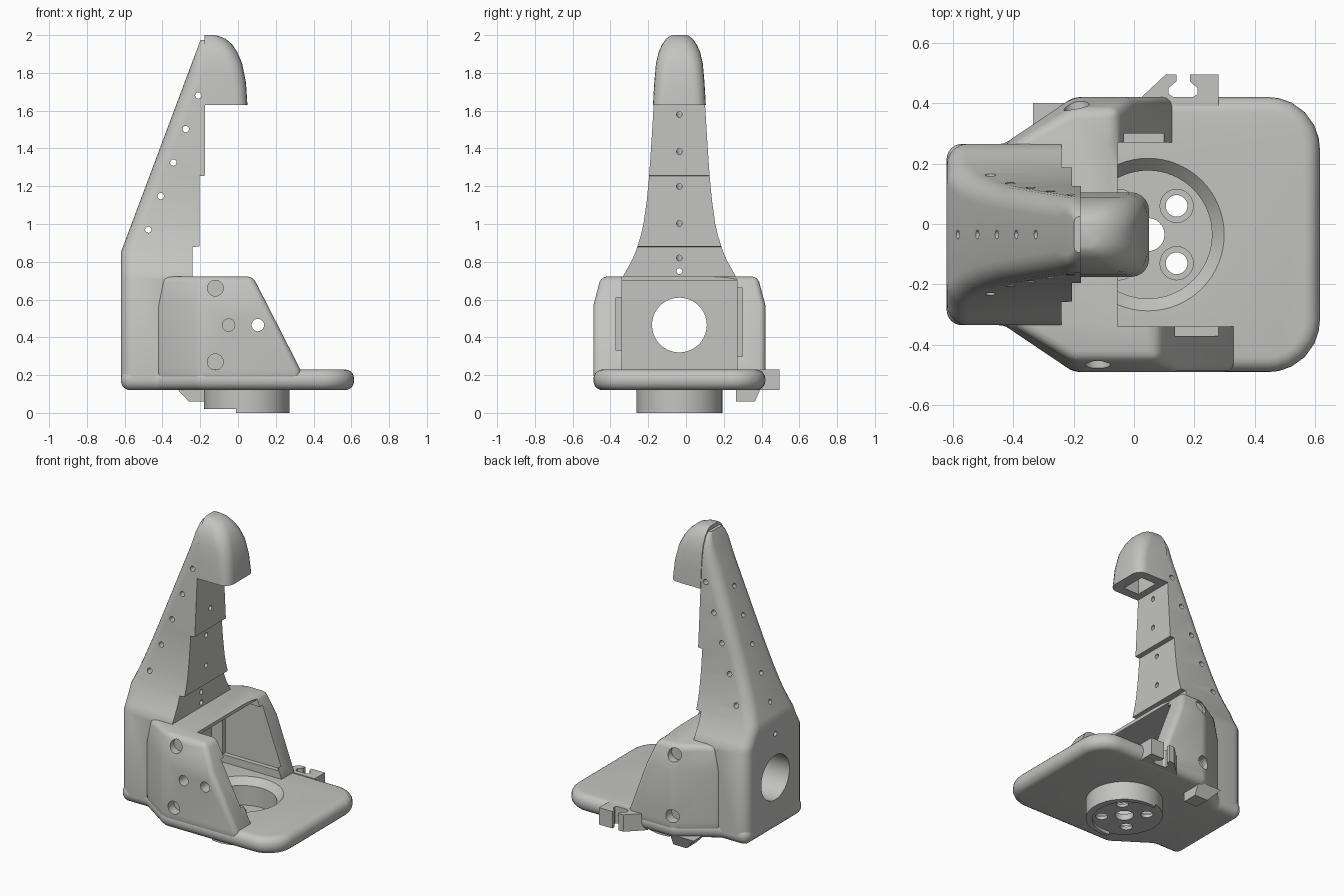
import bpy, bmesh, math
from mathutils import Vector

cube = bpy.data.objects.get("Cube")
if cube:
    bpy.data.objects.remove(cube, do_unlink=True)

YC = -0.035          # the body's own middle plane
grey = bpy.data.materials.new("light_grey")
grey.use_nodes = True
COL = (0.55, 0.55, 0.54, 1)
grey.diffuse_color = COL
grey.node_tree.nodes["Principled BSDF"].inputs["Base Color"].default_value = COL
cutters = []


def loft(name, rings):
    """Closed solid through rings of equal point count."""
    bm = bmesh.new()
    loops = [[bm.verts.new(p) for p in r] for r in rings]
    n = len(loops[0])
    for a, b in zip(loops, loops[1:]):
        for i in range(n):
            j = (i + 1) % n
            bm.faces.new((a[i], a[j], b[j], b[i]))
    bm.faces.new(loops[0][::-1])
    bm.faces.new(loops[-1])
    bmesh.ops.recalc_face_normals(bm, faces=bm.faces)
    me = bpy.data.meshes.new(name)
    bm.to_mesh(me)
    bm.free()
    ob = bpy.data.objects.new(name, me)
    bpy.context.collection.objects.link(ob)
    me.materials.append(grey)
    return ob


def prism(name, pts, z0, z1):
    return loft(name, [[(x, y, z) for x, y in pts] for z in (z0, z1)])


def cutter(ob):
    ob.hide_render = True
    cutters.append(ob)
    return ob


def box(x0, x1, y0, y1, z0, z1):
    return cutter(prism("cutter", [(x0, y0), (x1, y0), (x1, y1), (x0, y1)], z0, z1))


def rod(a, b, r, r2=None, n=24):
    """Round cutter from a to b."""
    a, b = Vector(a), Vector(b)
    q = (b - a).to_track_quat('Z', 'Y')
    ring = lambda c, rad: [c + q @ Vector((rad * math.cos(t * math.tau / n), rad * math.sin(t * math.tau / n), 0))
                           for t in range(n)]
    return cutter(loft("cutter", [ring(a, r), ring(b, r2 or r)]))


def apply_mods(ob):
    bpy.context.view_layer.objects.active = ob
    for m in list(ob.modifiers):
        bpy.ops.object.modifier_apply(modifier=m.name)


def cut(ob, tools):
    for t in tools:
        m = ob.modifiers.new("cut", 'BOOLEAN')
        m.operation, m.solver, m.object = 'DIFFERENCE', 'EXACT', t
    apply_mods(ob)


def bevel(ob, w, seg, angle):
    m = ob.modifiers.new("round", 'BEVEL')
    m.width, m.segments, m.limit_method, m.angle_limit = w, seg, 'ANGLE', math.radians(angle)
    apply_mods(ob)


def smooth(ob, angle=32):
    for o in bpy.context.selected_objects:
        o.select_set(False)
    ob.select_set(True)
    bpy.context.view_layer.objects.active = ob
    bpy.ops.object.shade_smooth_by_angle(angle=math.radians(angle))


def rounded(corners, seg=6):
    """Round the corners (x, y, radius) of a flat outline."""
    out, n = [], len(corners)
    for i, (x, y, r) in enumerate(corners):
        p = Vector((x, y))
        u = (Vector(corners[i - 1][:2]) - p).normalized()
        v = (Vector(corners[(i + 1) % n][:2]) - p).normalized()
        half = u.angle(v) / 2
        d = r / math.tan(half)
        c = p + (u + v).normalized() * (r / math.sin(half))
        a, b = p + u * d - c, p + v * d - c
        for k in range(seg + 1):
            t = k / seg
            w = (a * (1 - t) + b * t).normalized() * r
            out.append(tuple(c + w))
    return out


def dee(z, flat, rnd, hw, r):
    """Cross-section: flat on one side, rounded corners on the other."""
    s = 1 if rnd > flat else -1
    r = min(r, 0.8 * abs(rnd - flat), 0.9 * hw)
    q = [(rnd - s * r + s * r * math.sin(t), hw - r + r * math.cos(t))
         for t in [k * math.pi / 10 for k in range(6)]]
    half = [(flat, hw)] + q
    return [(x, YC + y, z) for x, y in half] + [(x, YC - y, z) for x, y in reversed(half)]


# Base plate with fully rounded rim
side = [(0.615, 0.455, 0.17), (-0.2, 0.455, 0.08), (-0.43, 0.30, 0.06), (-0.62, 0.30, 0.05)]
outline = rounded(side + [(x, -y, r) for x, y, r in reversed(side)])
plate = prism("base_plate", [(x, y + YC) for x, y in outline], 0.12, 0.23)
bevel(plate, 0.05, 5, 50)

# Wide housing with sloping cheeks, the left cheek shorter
rings = []
for z, h, xl in ((0.17, 0.455, -0.43), (0.23, 0.455, -0.43), (0.57, 0.455, -0.43), (0.722, 0.415, -0.40)):
    t = max(0, (z - 0.23) / 0.49)
    xa, xb = 0.33 - 0.25 * t, 0.125 - 0.18 * t
    rings.append([(x, y + YC, z) for x, y in (
        (xl, 0.30), (xl, -0.30), (-0.2, -h), (xa, -h), (xa, -0.3), (xb, 0.3), (xb, h), (-0.2, h))])
housing = loft("housing", rings)
bevel(housing, 0.03, 3, 28)

# Tapering tower: back edge leans forward, front edge steps out twice
def back(z):
    return -0.62 + max(0, z - 0.85) * 0.375

front_steps = [(-0.24, [(0.17, 0.30), (0.72, 0.30), (0.76, 0.278), (0.80, 0.255), (0.85, 0.233), (0.878, 0.223)]),
               (-0.205, [(0.881, 0.222), (0.94, 0.204), (1.0, 0.19), (1.12, 0.173), (1.253, 0.16)]),
               (-0.175, [(1.256, 0.16), (1.45, 0.147), (1.63, 0.136), (1.8, 0.125), (1.9, 0.108),
                         (1.95, 0.085), (1.975, 0.06)])]
tower = loft("tower", [dee(z, fx, back(z), hw, 0.07) for fx, lv in front_steps for z, hw in lv])

# Hooded cap overhanging the tower's tip
cap = loft("cap", [dee(z, -0.178, x, hw, r) for z, x, hw, r in (
    (1.63, 0.05, 0.14, 0.06), (1.75, 0.042, 0.133, 0.065), (1.85, 0.022, 0.124, 0.07),
    (1.91, -0.004, 0.11, 0.075), (1.95, -0.03, 0.092, 0.075), (1.98, -0.065, 0.071, 0.06),
    (1.995, -0.1, 0.052, 0.045), (2.0, -0.125, 0.04, 0.03))])
cut(cap, [box(-0.13, -0.02, YC - 0.08, YC + 0.08, 1.5, 1.80)])

# Housing cavity, open front, and the round hole through the back
cavity = [box(-0.38, 0.6, -0.34, 0.27, 0.1, 0.70),
          box(-0.055, 0.6, -0.34, 0.27, 0.5, 0.9),
          rod((-0.8, YC, 0.465), (-0.2, YC, 0.465), 0.145, n=40)]
details = [box(-0.30, 0.28, -0.37, -0.30, 0.33, 0.61),
           box(-0.30, 0.10, 0.23, 0.30, 0.28, 0.66)]
# Cheek screw holes
for z in (0.27, 0.66):
    for x, ya, yb in ((-0.12, -0.6, -0.43), (-0.19, 0.36, 0.6)):
        details.append(rod((x, ya, z), (x, yb, z), 0.042))
for x in (-0.05, 0.105):
    details.append(rod((x, -0.6, 0.465), (x, -0.3, 0.465), 0.033))
cut(housing, cavity + details)

# Tower lacing holes, crosswise and front to back
holes = [rod((-0.8, YC, 0.75), (-0.1, YC, 0.75), 0.016, n=12)]
for i in range(5):
    x, z = -0.475 + 0.0662 * i, 0.97 + 0.1775 * i
    holes.append(rod((x, -0.6, z), (x, 0.6, z), 0.017, n=12))
    z = 0.805 + 0.196 * i
    holes.append(rod((-0.1, YC, z - 0.038), (-0.8, YC, z + 0.225), 0.015, n=12))
cut(tower, cavity + holes)

# Hub under the plate with its recess, screw holes and lip
HX = 0.046
hub = rod((HX, YC, 0), (HX, YC, 0.18), 0.227, n=64)
cutters.remove(hub)
hub.hide_render = False
hub.name = "hub"
recess = [rod((HX, YC, 0.06), (HX, YC, 0.25), 0.212, n=64),
          rod((HX, YC, 0.18), (HX, YC, 0.24), 0.205, 0.262, n=64)]
cut(plate, recess)
bores = [rod((HX, YC, -0.1), (HX, YC, 0.2), 0.055)]
for sx in (-1, 1):
    for sy in (-1, 1):
        x, y = HX + sx * 0.095, YC + sy * 0.095
        bores += [rod((x, y, -0.1), (x, y, 0.2), 0.036), rod((x, y, 0.04), (x, y, 0.2), 0.055)]
under = [rod((HX - 0.02, YC, -0.1), (HX - 0.02, YC, 0.02), 0.205, n=48),
         box(-0.5, -0.01, -0.5, 0.5, -0.1, 0.02)]
cut(hub, recess[:1] + bores + under)
cut(plate, [rod((HX, YC, 0.05), (HX, YC, 0.2), 0.212, n=64)])

# Cable clip on the left edge
clip = prism("cable_clip", [(0.0, 0.39), (0.02, 0.415), (0.105, 0.495), (0.14, 0.495), (0.14, 0.472), (0.115, 0.45),
                            (0.115, 0.43), (0.13, 0.42), (0.195, 0.42), (0.21, 0.43), (0.21, 0.45),
                            (0.185, 0.472), (0.185, 0.495), (0.28, 0.495), (0.28, 0.39)], 0.12, 0.23)

# Small wedge foot below the plate
foot = loft("wedge_foot", [[(x0, 0.265, z), (-0.165, 0.265, z), (-0.165, y, z), (x0, y, z)]
                           for z, x0, y in ((0.06, -0.26, 0.365), (0.14, -0.335, 0.40))])

for c in cutters:
    bpy.data.objects.remove(c, do_unlink=True)
for ob in (plate, housing, tower, cap, hub):
    smooth(ob)
